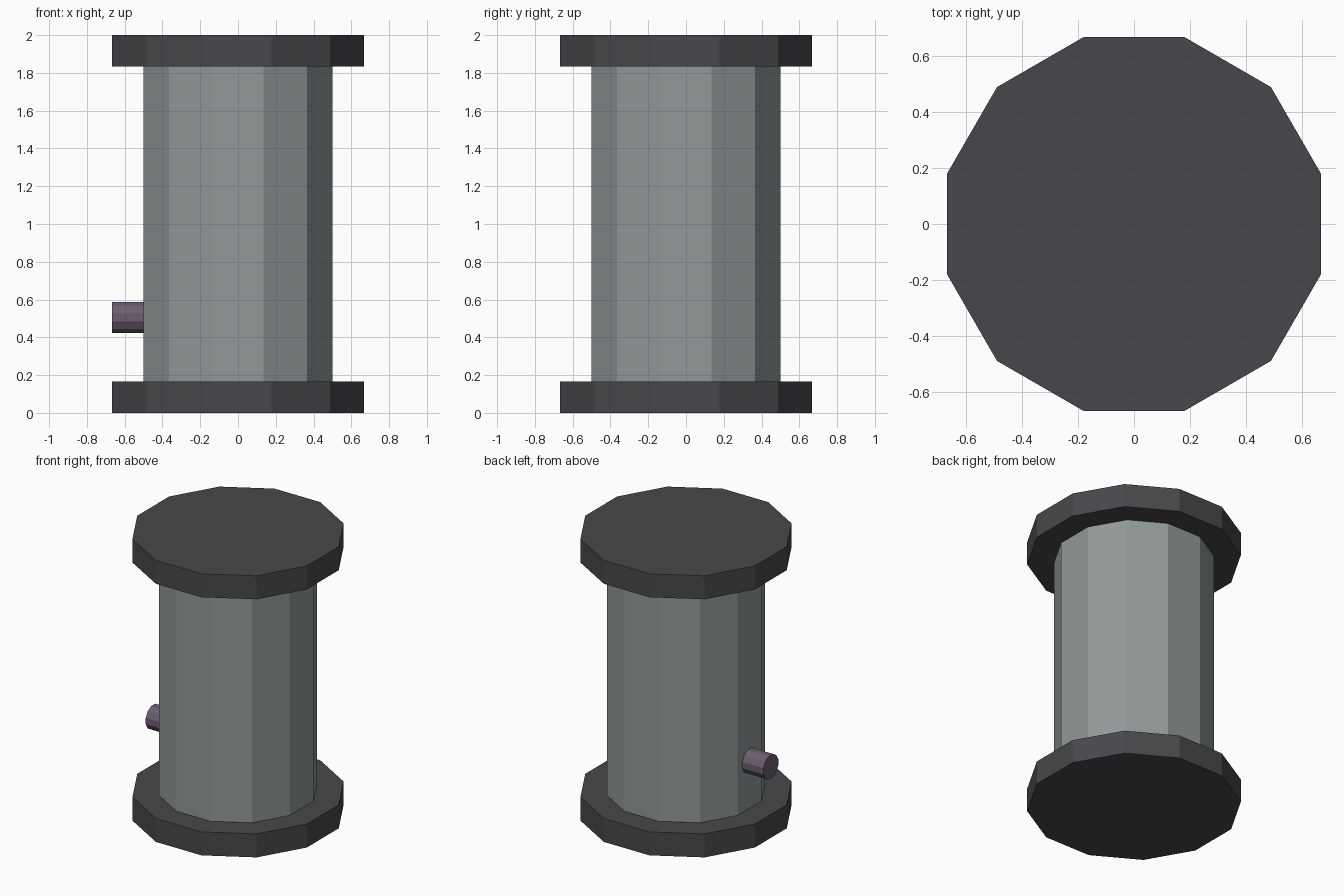
import bpy
import math
from mathutils import Matrix

if "Cube" in bpy.data.objects:
    bpy.data.objects.remove(bpy.data.objects["Cube"])

SIDES = 12


def material(name, color):
    mat = bpy.data.materials.new(name)
    mat.diffuse_color = (*color, 1.0)
    mat.use_nodes = True
    mat.node_tree.nodes["Principled BSDF"].inputs["Base Color"].default_value = mat.diffuse_color
    return mat


def prism(name, apothem, depth, center, mat, along_x=False):
    """Flat-shaded 12-sided prism with flat sides facing the axes."""
    bpy.ops.mesh.primitive_cylinder_add(
        vertices=SIDES, radius=apothem / math.cos(math.pi / SIDES), depth=depth)
    obj = bpy.context.object
    obj.name = name
    turn = Matrix.Rotation(math.pi / SIDES, 4, 'Z')
    if along_x:
        turn = Matrix.Rotation(math.pi / 2, 4, 'Y') @ turn
    obj.data.transform(turn)
    obj.location = center
    obj.data.materials.append(mat)
    return obj


light_gray = material("light_gray_metal", (0.29, 0.318, 0.318))
dark_gray = material("dark_gray_metal", (0.065, 0.062, 0.070))
purple = material("dull_purple", (0.150, 0.110, 0.163))

# Main column between the two end plates
prism("column", 0.5, 5 / 3, (0, 0, 1), light_gray)

# Bottom and top end plates
for name, z in (("bottom_plate", 1 / 12), ("top_plate", 2 - 1 / 12)):
    prism(name, 2 / 3, 1 / 6, (0, 0, z), dark_gray)

# Small peg sticking out of the left side, sunk slightly into the column
prism("side_peg", 1 / 12, 0.187, (-0.5733, 0, 0.505), purple, along_x=True)
